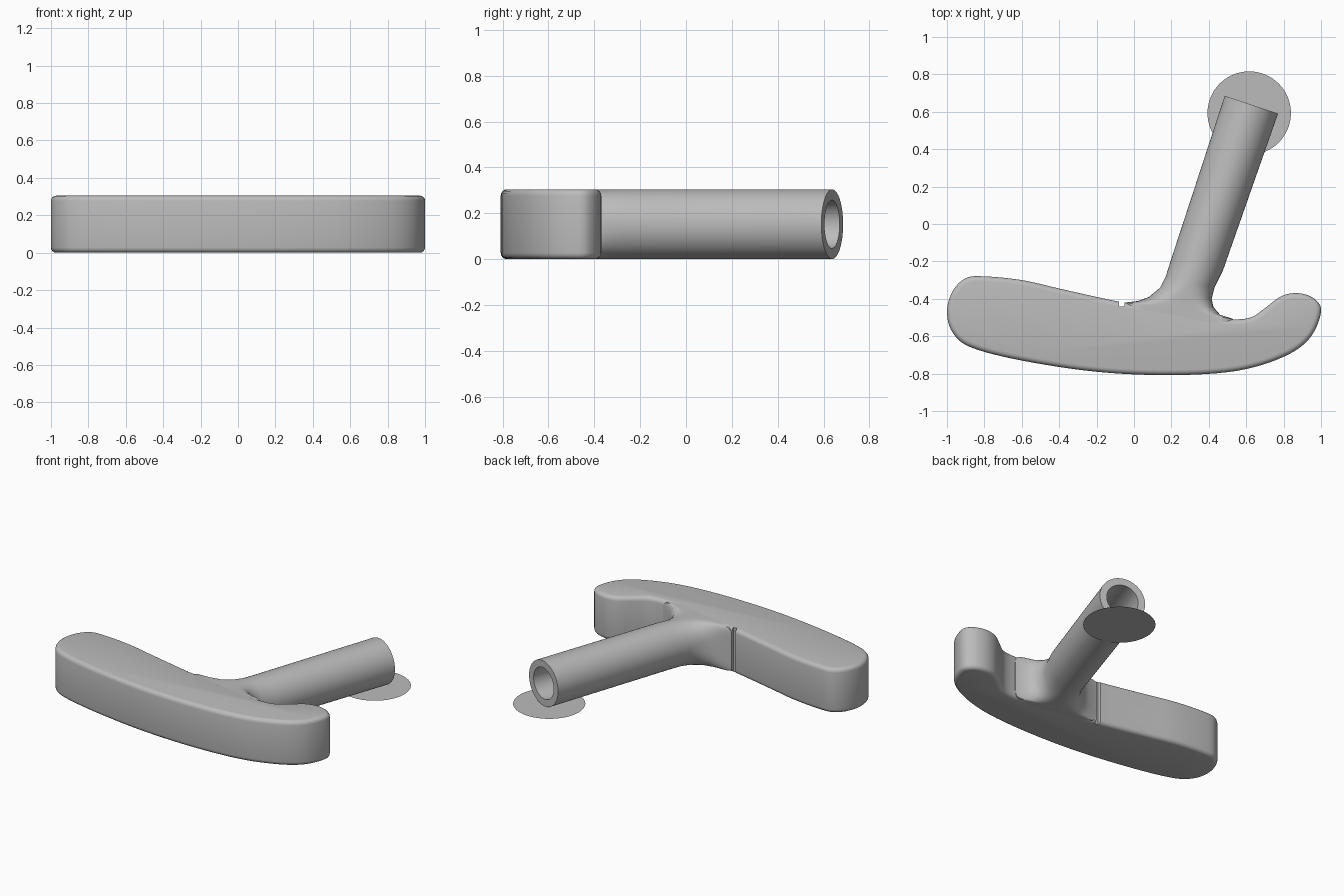
import bpy, bmesh, math
from mathutils import Vector

if "Cube" in bpy.data.objects:
    bpy.data.objects.remove(bpy.data.objects["Cube"])

HEIGHT = 0.305
MID = HEIGHT / 2

grey = bpy.data.materials.new("plain grey")
grey.use_nodes = True
colour = (0.5, 0.5, 0.5, 1)
grey.diffuse_color = colour
grey.node_tree.nodes["Principled BSDF"].inputs["Base Color"].default_value = colour


def finish(bm, name):
    bmesh.ops.recalc_face_normals(bm, faces=bm.faces)
    mesh = bpy.data.meshes.new(name)
    bm.to_mesh(mesh)
    bm.free()
    mesh.materials.append(grey)
    obj = bpy.data.objects.new(name, mesh)
    bpy.context.collection.objects.link(obj)
    return obj


def smooth(obj):
    bpy.ops.object.select_all(action="DESELECT")
    obj.select_set(True)
    bpy.context.view_layer.objects.active = obj
    bpy.ops.object.shade_smooth_by_angle(angle=math.radians(35))


def closed_spline(points, steps=6):
    pts = [Vector(p) for p in points]
    n = len(pts)
    out = []
    for i in range(n):
        a, b, c, d = (pts[(i + k) % n] for k in (-1, 0, 1, 2))
        for s in range(steps):
            t = s / steps
            out.append(0.5 * (2 * b + (c - a) * t + (2 * a - 5 * b + 4 * c - d) * t**2
                              + (3 * b - a - 3 * c + d) * t**3))
    return out


# Curved grip: smooth outline, extruded, with rounded rims
outline = [(-.08, -.415), (-.2, -.39), (-.4, -.345), (-.6, -.3), (-.8, -.28), (-.9, -.29),
           (-.97, -.36), (-1, -.47), (-.97, -.58), (-.87, -.66), (-.6, -.73), (-.2, -.79),
           (.2, -.808), (.55, -.785), (.8, -.71), (.94, -.61), (1, -.47), (.965, -.4),
           (.88, -.37), (.79, -.385), (.7, -.45), (.63, -.497), (.54, -.51), (.4, -.5),
           (.2, -.46), (.05, -.435)]
bm = bmesh.new()
base = bm.faces.new([bm.verts.new((p.x, p.y, 0)) for p in closed_spline(outline)])
top = bmesh.ops.extrude_face_region(bm, geom=[base], use_keep_orig=True)["geom"]
bmesh.ops.translate(bm, vec=(0, 0, HEIGHT), verts=[v for v in top if isinstance(v, bmesh.types.BMVert)])
rims = [e for e in bm.edges if abs(e.verts[0].co.z - e.verts[1].co.z) < 1e-5]
bmesh.ops.bevel(bm, geom=rims, offset=0.028, segments=4, profile=0.5, affect="EDGES")
grip = finish(bm, "grip")

# Narrow upright slot in the back of the grip
bm = bmesh.new()
bmesh.ops.create_cube(bm, size=1)
bmesh.ops.scale(bm, vec=(0.03, 0.1, 0.5), verts=bm.verts)
bmesh.ops.translate(bm, vec=(-0.065, -0.39, MID), verts=bm.verts)
cutter = finish(bm, "slot_cutter")
cutter.hide_render = True
cut = grip.modifiers.new("slot", "BOOLEAN")
cut.operation = "DIFFERENCE"
cut.solver = "EXACT"
cut.object = cutter
bpy.context.view_layer.objects.active = grip
bpy.ops.object.modifier_apply(modifier="slot")
bpy.data.objects.remove(cutter)
smooth(grip)


# Hollow stem: loft from the bore, over the end, down to a flared square root
def ring(bm, left, right, half_height, power, segments=64):
    l, r = Vector(left), Vector(right)
    verts = []
    for i in range(segments):
        a = math.tau * i / segments
        c, s = math.cos(a), math.sin(a)
        u = math.copysign(abs(c) ** (2 / power), c)
        w = math.copysign(abs(s) ** (2 / power), s)
        p = (l + r) / 2 + (r - l) / 2 * u
        verts.append(bm.verts.new((p.x, p.y, MID + half_height * w)))
    return verts


R = 0.152
BORE = 0.105
sections = [((.23, -.16), (.43, -.23), BORE, 2), ((.528, .67), (.726, .604), BORE, 2),
            ((.485, .685), (.77, .59), R, 2), ((.195, -.2), (.475, -.25), R, 2),
            ((.17, -.28), (.43, -.34), R, 2), ((.14, -.34), (.415, -.4), R, 2.5),
            ((.08, -.39), (.425, -.445), R, 3.5), ((.02, -.412), (.46, -.485), R, 6),
            ((-.05, -.42), (.53, -.508), R, 10), ((-.05, -.5), (.53, -.56), R, 10)]
bm = bmesh.new()
rings = [ring(bm, *s) for s in sections]
for a, b in zip(rings, rings[1:]):
    for i in range(len(a)):
        j = (i + 1) % len(a)
        bm.faces.new((a[i], a[j], b[j], b[i]))
bm.faces.new(rings[0])
bm.faces.new(rings[-1])
smooth(finish(bm, "stem"))

# Thin round pad under the stem end
bm = bmesh.new()
bmesh.ops.create_circle(bm, cap_ends=True, segments=64, radius=0.223)
bmesh.ops.translate(bm, vec=(0.616, 0.593, 0), verts=bm.verts)
finish(bm, "pad")
